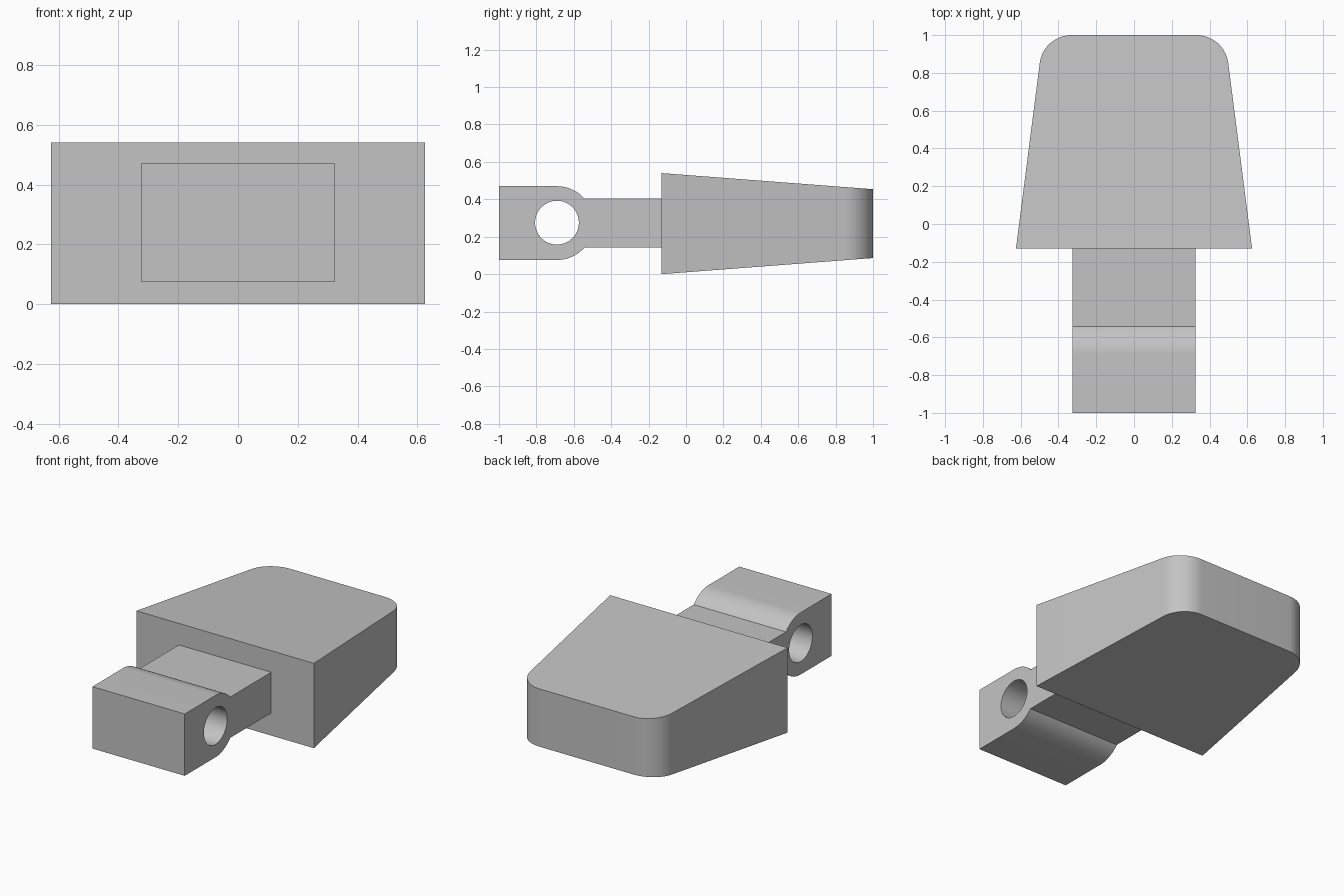
import bpy, bmesh, math
from mathutils import Vector

cube = bpy.data.objects.get("Cube")
if cube:
    bpy.data.objects.remove(cube, do_unlink=True)

grey = bpy.data.materials.new("light_grey")
grey.use_nodes = True
grey.diffuse_color = (0.55, 0.55, 0.55, 1)
grey.node_tree.nodes["Principled BSDF"].inputs["Base Color"].default_value = grey.diffuse_color


def loft(name, ring_a, ring_b):
    """Closed solid between two matching rings of points."""
    bm = bmesh.new()
    a = [bm.verts.new(p) for p in ring_a]
    b = [bm.verts.new(p) for p in ring_b]
    bm.faces.new(a)
    bm.faces.new(b[::-1])
    for i in range(len(a)):
        j = (i + 1) % len(a)
        bm.faces.new((a[i], b[i], b[j], a[j]))
    bmesh.ops.recalc_face_normals(bm, faces=bm.faces)
    mesh = bpy.data.meshes.new(name)
    bm.to_mesh(mesh)
    bm.free()
    mesh.materials.append(grey)
    obj = bpy.data.objects.new(name, mesh)
    bpy.context.collection.objects.link(obj)
    return obj


def arc(cx, cy, r, start, end, steps):
    return [(cx + r * math.cos(start + (end - start) * i / steps),
             cy + r * math.sin(start + (end - start) * i / steps))
            for i in range(steps + 1)]


def prism_x(name, profile, half):
    """Extrude a (y, z) profile across x."""
    return loft(name, [(-half, y, z) for y, z in profile],
                [(half, y, z) for y, z in profile])


def smooth(obj):
    bpy.ops.object.select_all(action="DESELECT")
    obj.select_set(True)
    bpy.context.view_layer.objects.active = obj
    bpy.ops.object.shade_smooth_by_angle(angle=math.radians(30))


# Wedge body: tapered plan with rounded back corners, sloped top and bottom
FRONT, BACK, MID = -0.13, 1.0, 0.27
WIDE, NARROW, RADIUS = 0.625, 0.48, 0.17
side = Vector((NARROW - WIDE, BACK - FRONT)).normalized()
normal = Vector((side.y, -side.x))
cy = BACK - RADIUS
cx = WIDE + ((cy - FRONT) * side.x - RADIUS) / side.y
cx = WIDE - (RADIUS + normal.y * (cy - FRONT)) / normal.x
tilt = math.atan2(normal.y, normal.x)
right_half = [(WIDE, FRONT)] + arc(cx, cy, RADIUS, tilt, math.pi / 2, 16)
outline = right_half + [(-x, y) for x, y in reversed(right_half)]


def half_height(y):
    return 0.27 - 0.086 * (y - FRONT) / (BACK - FRONT)


body = loft("wedge_body", [(x, y, MID - half_height(y)) for x, y in outline],
            [(x, y, MID + half_height(y)) for x, y in outline])
smooth(body)

# Hinge tab: square front block, rounded behind the hole, thinner neck
HY, HZ, R, NECK = -0.69, 0.273, 0.197, 0.13
dip = math.asin(NECK / R)
upper = arc(HY, 0, R, math.pi / 2, dip, 16)
upper = [(-1.0, R)] + upper + [(FRONT + 0.003, NECK)]
profile = [(y, HZ + z) for y, z in upper] + [(y, HZ - z) for y, z in reversed(upper)]
tab = prism_x("hinge_tab", profile, 0.325)

# Pin hole through the tab
cutter = prism_x("hole_cutter", arc(HY, 0.275, 0.117, 0, math.tau, 64)[:-1], 0.5)
cutter.hide_render = True
cut = tab.modifiers.new("pin_hole", "BOOLEAN")
cut.operation = "DIFFERENCE"
cut.solver = "EXACT"
cut.object = cutter
bpy.context.view_layer.objects.active = tab
bpy.ops.object.modifier_apply(modifier=cut.name)
bpy.data.objects.remove(cutter, do_unlink=True)
smooth(tab)
